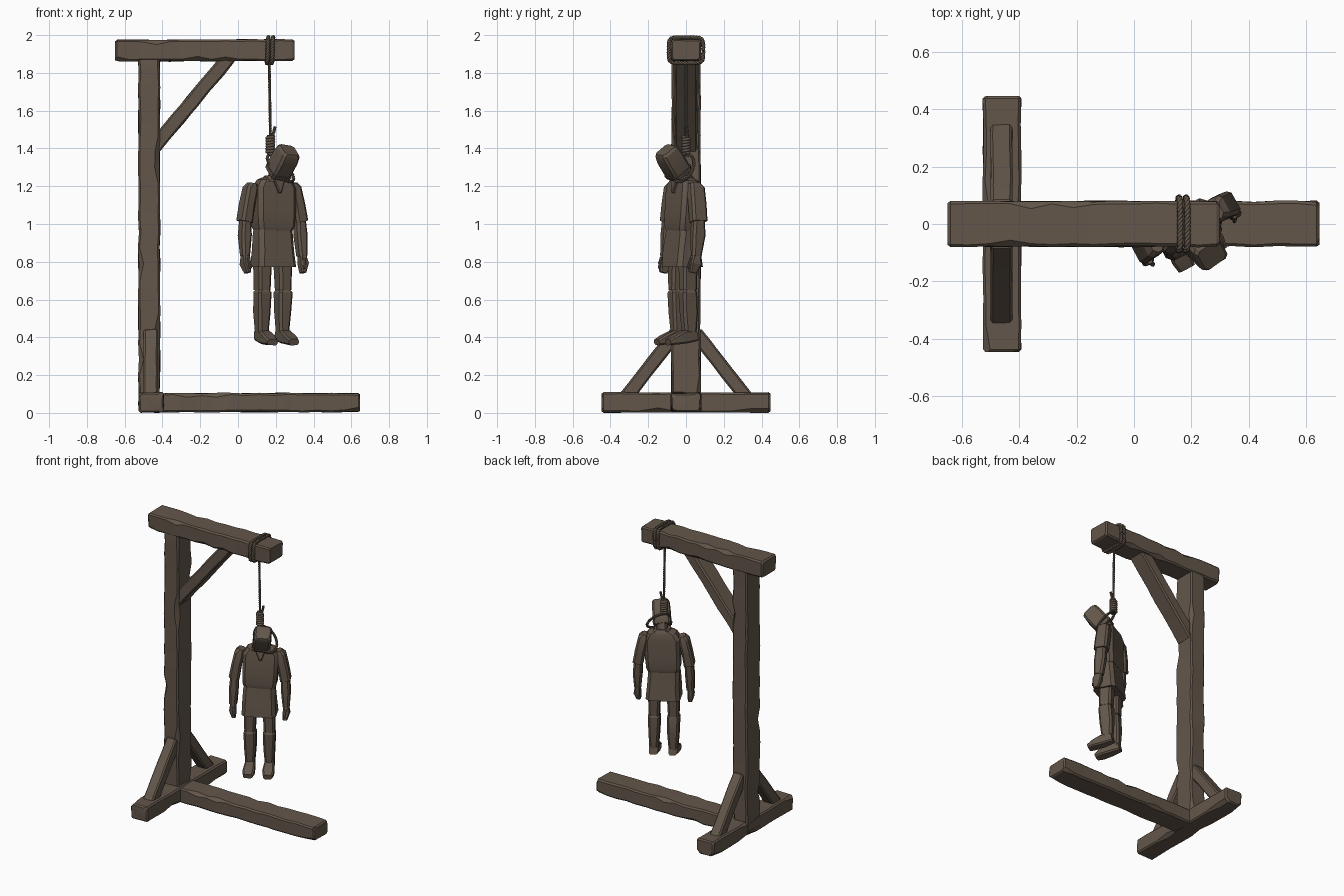
import bpy, bmesh, math, random
from mathutils import Vector, Matrix

if "Cube" in bpy.data.objects:
    bpy.data.objects.remove(bpy.data.objects["Cube"])

random.seed(4)
wood = bpy.data.materials.new("dark_brown")
wood.diffuse_color = (0.125, 0.094, 0.069, 1)
wood.use_nodes = True
wood.node_tree.nodes["Principled BSDF"].inputs["Base Color"].default_value = wood.diffuse_color
IDENT = Matrix.Identity(4)
# The figure hangs turned about 28 degrees from the front
BODY = Matrix.Translation((0.185, -0.02, 0)) @ Matrix.Rotation(math.radians(28), 4, 'Z')


def loft(name, rings, side=(1, 0, 0), bevel=0.01, jitter=0.0, chip=0.0, mat=IDENT):
    """Skin chamfered rectangles; each ring is (centre, half width, half depth)."""
    axis = (Vector(rings[-1][0]) - Vector(rings[0][0])).normalized()
    b_dir = axis.cross(Vector(side)).normalized()
    a_dir = b_dir.cross(axis).normalized()
    bm = bmesh.new()
    loops = []
    for c, a, b in rings:
        loop = []
        for sa, sb in ((1, 1), (-1, 1), (-1, -1), (1, -1)):
            cut = bevel + random.uniform(0, jitter)
            if random.random() < chip:
                cut += 0.014
            cut = min(cut, a * 0.8, b * 0.8)
            da, db = (random.uniform(-jitter, jitter) for _ in range(2))
            pair = [(sa * a + da, sb * (b - cut) + db), (sa * (a - cut) + da, sb * b + db)]
            if sa * sb < 0:
                pair.reverse()
            for u, v in pair:
                loop.append(bm.verts.new(mat @ (Vector(c) + a_dir * u + b_dir * v)))
        loops.append(loop)
    for l0, l1 in zip(loops, loops[1:]):
        for i in range(8):
            j = (i + 1) % 8
            bm.faces.new((l0[i], l0[j], l1[j], l1[i]))
    bm.faces.new(loops[0])
    bm.faces.new(loops[-1])
    bmesh.ops.recalc_face_normals(bm, faces=bm.faces)
    me = bpy.data.meshes.new(name)
    bm.to_mesh(me)
    bm.free()
    me.materials.append(wood)
    ob = bpy.data.objects.new(name, me)
    bpy.context.collection.objects.link(ob)
    bpy.ops.object.select_all(action='DESELECT')
    ob.select_set(True)
    bpy.context.view_layer.objects.active = ob
    bpy.ops.object.shade_smooth_by_angle(angle=math.radians(28))
    return ob


def beam(name, p0, p1, a, b, side, n=10, jitter=0.003, chip=0.12):
    """Worn timber with slightly drifting rings and rounded ends."""
    p0, p1 = Vector(p0), Vector(p1)
    end = 0.01 / (p1 - p0).length
    ts = [0, end] + [i / n for i in range(1, n)] + [1 - end, 1]
    rings = []
    for t in ts:
        shrink = 0.008 if t in (0, 1) else 0
        rings.append((p0.lerp(p1, t), a - shrink, b - shrink))
    return loft(name, rings, side, 0.008, jitter, chip)


def rope(name, pts, r, strands=3, ref=(1, 0, 0), pitch=0.045, step=0.007):
    """Twisted strands following a path."""
    path, dist, carry = [], 0, 0
    for p, q in zip(pts, pts[1:]):
        p, q = Vector(p), Vector(q)
        length = (q - p).length
        while carry < length:
            path.append((p.lerp(q, carry / length), (q - p).normalized(), dist + carry))
            carry += step
        carry -= length
        dist += length
    cu = bpy.data.curves.new(name, 'CURVE')
    cu.dimensions = '3D'
    cu.bevel_depth = r
    cu.bevel_resolution = 1
    cu.use_fill_caps = True
    for k in range(strands):
        sp = cu.splines.new('POLY')
        sp.points.add(len(path) - 1)
        for pt, (p, t, s) in zip(sp.points, path):
            n = t.cross(Vector(ref)).normalized()
            m = t.cross(n)
            ang = math.tau * (s / pitch + k / strands)
            off = (n * math.cos(ang) + m * math.sin(ang)) * (r if strands > 1 else 0)
            pt.co = (*(p + off), 1)
        sp.use_smooth = True
    cu.materials.append(wood)
    bpy.context.collection.objects.link(bpy.data.objects.new(name, cu))


# Timber frame
beam("cross_foot", (-0.46, -0.447, 0.055), (-0.46, 0.447, 0.055), 0.066, 0.053, (1, 0, 0), 9, 0.002)
beam("long_foot", (-0.42, 0, 0.054), (0.647, 0, 0.054), 0.079, 0.05, (0, 1, 0), 14)
beam("post", (-0.47, 0, 0.03), (-0.47, 0, 1.89), 0.057, 0.077, (1, 0, 0), 22)
beam("top_beam", (-0.65, 0, 1.918), (0.298, 0, 1.92), 0.079, 0.057, (0, 1, 0), 13)
beam("upper_brace", (-0.45, 0, 1.40), (-0.04, 0, 1.89), 0.06, 0.038, (0, 1, 0), 6, 0.002, 0.03)
for nm, s in (("front", -1), ("back", 1)):
    beam(nm + "_foot_brace", (-0.462, 0.33 * s, 0.068), (-0.462, 0.05 * s, 0.425),
         0.038, 0.037, (1, 0, 0), 5, 0.0015, 0.03)

# Ropes: two wraps on the beam, hanging line, coiled knot, noose
def power(v):
    return math.copysign(abs(v) ** 0.35, v)

for i, x in enumerate((0.157, 0.182)):
    wrap = []
    for k in range(65):
        a = math.tau * k / 64
        wrap.append((x + 0.004 * math.sin(a), 0.091 * power(math.cos(a)), 1.92 + 0.068 * power(math.sin(a))))
    rope("beam_wrap_%d" % i, wrap, 0.006)
rope("hanging_rope", [(0.165, 0, 1.87), (0.172, 0, 1.45)], 0.0042)
rope("rope_tail", [(0.178, 0.004, 1.44), (0.187, 0.004, 1.48), (0.198, 0.004, 1.52)], 0.0045)
coil = []
for k in range(85):
    a = math.tau * k / 14
    coil.append((0.171 + 0.019 * math.cos(a), 0.017 * math.sin(a), 1.375 + 0.088 * k / 84))
rope("knot_coil", coil, 0.0085, strands=1)
loft("knot_core", [((0.171, 0, 1.365), 0.018, 0.016), ((0.171, 0, 1.472), 0.018, 0.016)])
centre, ax1, ax2 = Vector((0.225, -0.015, 1.295)), Vector((-0.06, 0.015, 0.07)), Vector((0.035, 0.055, 0.01))
ring = [centre + ax1 * math.cos(math.tau * k / 40) + ax2 * math.sin(math.tau * k / 40) for k in range(41)]
rope("noose", ring, 0.0048, ref=ax1.cross(ax2))


def part(name, rings, bevel=0.012, jitter=0.002, side=(1, 0, 0)):
    return loft(name, rings, side, bevel, jitter, 0, BODY)


# Torso, skirt, neck and collar
part("tunic_top", [((0.01, 0.01, 1.25), 0.05, 0.03), ((0.01, 0.008, 1.232), 0.09, 0.048),
                   ((0.008, 0.005, 1.19), 0.114, 0.058), ((0.005, 0, 1.06), 0.113, 0.06),
                   ((0, 0, 0.99), 0.11, 0.064), ((0, 0, 0.965), 0.1, 0.056)], 0.02)
part("tunic_skirt", [((0, 0, 1.0), 0.094, 0.05), ((0, 0, 0.95), 0.1, 0.056),
                     ((0, 0, 0.86), 0.106, 0.068), ((0, 0, 0.772), 0.112, 0.077)], 0.02, 0.004)
part("neck", [((0.01, 0.005, 1.22), 0.036, 0.034), ((0.015, -0.025, 1.31), 0.034, 0.032)])
part("collar", [((0.01, 0, 1.225), 0.07, 0.05), ((0.01, 0, 1.256), 0.05, 0.04)], 0.016)
part("collar_flap", [((0.01, -0.058, 1.165), 0.008, 0.012), ((0.01, -0.045, 1.24), 0.035, 0.012)], 0.004)

# Bowed, hooded head with a wider rim
part("head_hood", [((0.012, -0.022, 1.262), 0.05, 0.05), ((0.016, -0.038, 1.285), 0.055, 0.058),
                   ((0.028, -0.09, 1.352), 0.056, 0.058), ((0.034, -0.113, 1.382), 0.053, 0.053),
                   ((0.036, -0.12, 1.392), 0.044, 0.044)])
part("hood_rim", [((0.012, -0.024, 1.265), 0.056, 0.056), ((0.016, -0.037, 1.282), 0.061, 0.063)])

# Limbs, mirrored left and right
for nm, s in (("left", -1), ("right", 1)):
    part(nm + "_sleeve", [((0.118 * s, 0.012, 1.215), 0.022, 0.032), ((0.13 * s, 0.013, 1.19), 0.031, 0.043),
                          ((0.15 * s, 0.012, 1.1), 0.033, 0.045), ((0.164 * s, 0.01, 1.012), 0.034, 0.044)])
    part(nm + "_forearm", [((0.163 * s, 0.008, 1.02), 0.026, 0.034), ((0.167 * s, 0.004, 0.94), 0.029, 0.036),
                           ((0.17 * s, -0.006, 0.83), 0.023, 0.029)])
    part(nm + "_hand", [((0.17 * s, -0.006, 0.84), 0.018, 0.024), ((0.173 * s, -0.014, 0.79), 0.022, 0.031),
                        ((0.165 * s, -0.026, 0.742), 0.014, 0.02)], 0.006)
    part(nm + "_thumb", [((0.168 * s, -0.034, 0.82), 0.009, 0.01), ((0.16 * s, -0.05, 0.765), 0.007, 0.008)], 0.003)
    part(nm + "_thigh", [((0.06 * s, 0.004, 0.82), 0.04, 0.045), ((0.062 * s, 0.002, 0.65), 0.035, 0.041)])
    part(nm + "_boot", [((0.062 * s, 0.002, 0.66), 0.026, 0.03), ((0.062 * s, 0.002, 0.638), 0.039, 0.043),
                        ((0.062 * s, 0.006, 0.53), 0.036, 0.042), ((0.062 * s, 0.01, 0.40), 0.028, 0.033)])
    part(nm + "_boot_foot", [((0.062 * s, 0.046, 0.41), 0.027, 0.028), ((0.062 * s, -0.025, 0.402), 0.033, 0.034),
                             ((0.064 * s, -0.08, 0.386), 0.038, 0.025), ((0.064 * s, -0.118, 0.374), 0.03, 0.016)], 0.008)
